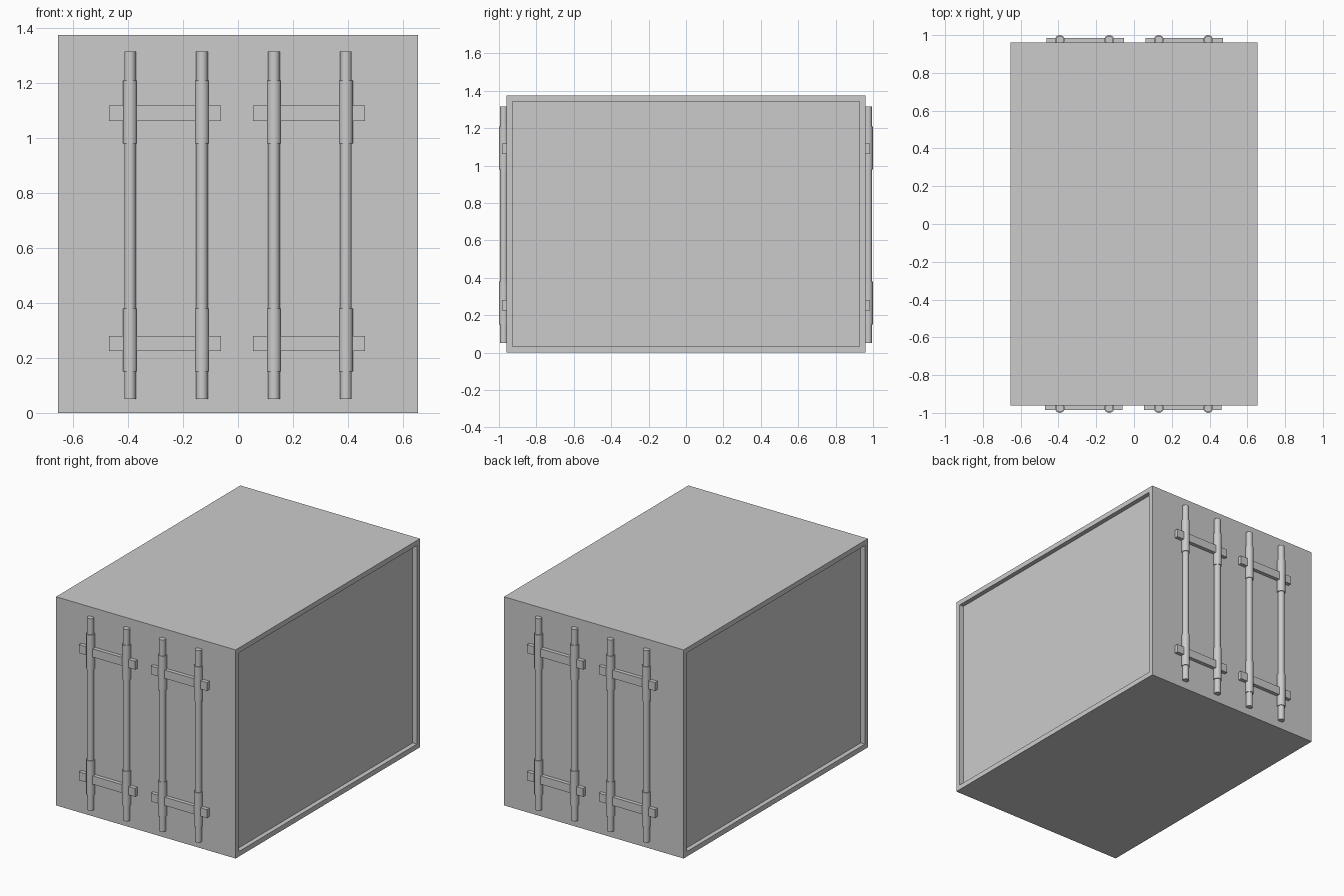
import bpy, bmesh
from math import pi
from mathutils import Matrix, Vector

cube = bpy.data.objects.get("Cube")
if cube:
    bpy.data.objects.remove(cube, do_unlink=True)

grey = bpy.data.materials.new("painted grey")
grey.use_nodes = True
colour = (0.6, 0.6, 0.6, 1)
grey.diffuse_color = colour
grey.node_tree.nodes["Principled BSDF"].inputs["Base Color"].default_value = colour

HALF_X, HALF_Y, HEIGHT = 0.655, 0.96, 1.375
ROD_Y = 0.974


def add_box(bm, low, high):
    low, high = Vector(low), Vector(high)
    place = Matrix.Translation((low + high) / 2) @ Matrix.Diagonal((*(high - low), 1))
    bmesh.ops.create_cube(bm, size=1, matrix=place)


def add_tube(bm, x, radius, z0, z1):
    bmesh.ops.create_cone(bm, cap_ends=True, segments=24, radius1=radius, radius2=radius,
                          depth=z1 - z0, matrix=Matrix.Translation((x, -ROD_Y, (z0 + z1) / 2)))


def finish(name, bm, smooth=False, turn=0):
    mesh = bpy.data.meshes.new(name)
    bmesh.ops.rotate(bm, verts=bm.verts, cent=(0, 0, 0), matrix=Matrix.Rotation(turn, 3, "Z"))
    bm.to_mesh(mesh)
    bm.free()
    mesh.materials.append(grey)
    obj = bpy.data.objects.new(name, mesh)
    bpy.context.collection.objects.link(obj)
    if smooth:
        bpy.ops.object.select_all(action="DESELECT")
        obj.select_set(True)
        bpy.context.view_layer.objects.active = obj
        bpy.ops.object.shade_smooth_by_angle(angle=pi / 6)


# Container body with a framed, recessed panel on each long side
bm = bmesh.new()
add_box(bm, (-HALF_X, -HALF_Y, 0), (HALF_X, HALF_Y, HEIGHT))
bm.normal_update()
sides = [f for f in bm.faces if abs(f.normal.x) > 0.9]
bmesh.ops.inset_individual(bm, faces=sides, thickness=0.047)
for panel in sides:
    push = -0.03 * panel.normal.normalized()
    walls = bmesh.ops.extrude_discrete_faces(bm, faces=[panel])["faces"]
    bmesh.ops.translate(bm, verts=walls[0].verts, vec=push)
finish("container_body", bm)

# Door hardware, the same at both ends, turned half way round for the back
for end, turn in (("front", 0), ("back", pi)):
    rods, sleeves, bars = bmesh.new(), bmesh.new(), bmesh.new()
    for x in (-0.393, -0.131, 0.131, 0.393):
        add_tube(rods, x, 0.021, 0.05, 1.315)
        for z0, z1 in ((0.15, 0.38), (0.98, 1.21)):
            add_tube(sleeves, x, 0.026, z0, z1)
    for x0, x1 in ((-0.47, -0.061), (0.054, 0.463)):
        for z in (0.225, 1.063):
            add_box(bars, (x0, -0.985, z), (x1, -0.95, z + 0.055))
    finish(end + "_lock_rods", rods, True, turn)
    finish(end + "_rod_sleeves", sleeves, True, turn)
    finish(end + "_cross_bars", bars, False, turn)
